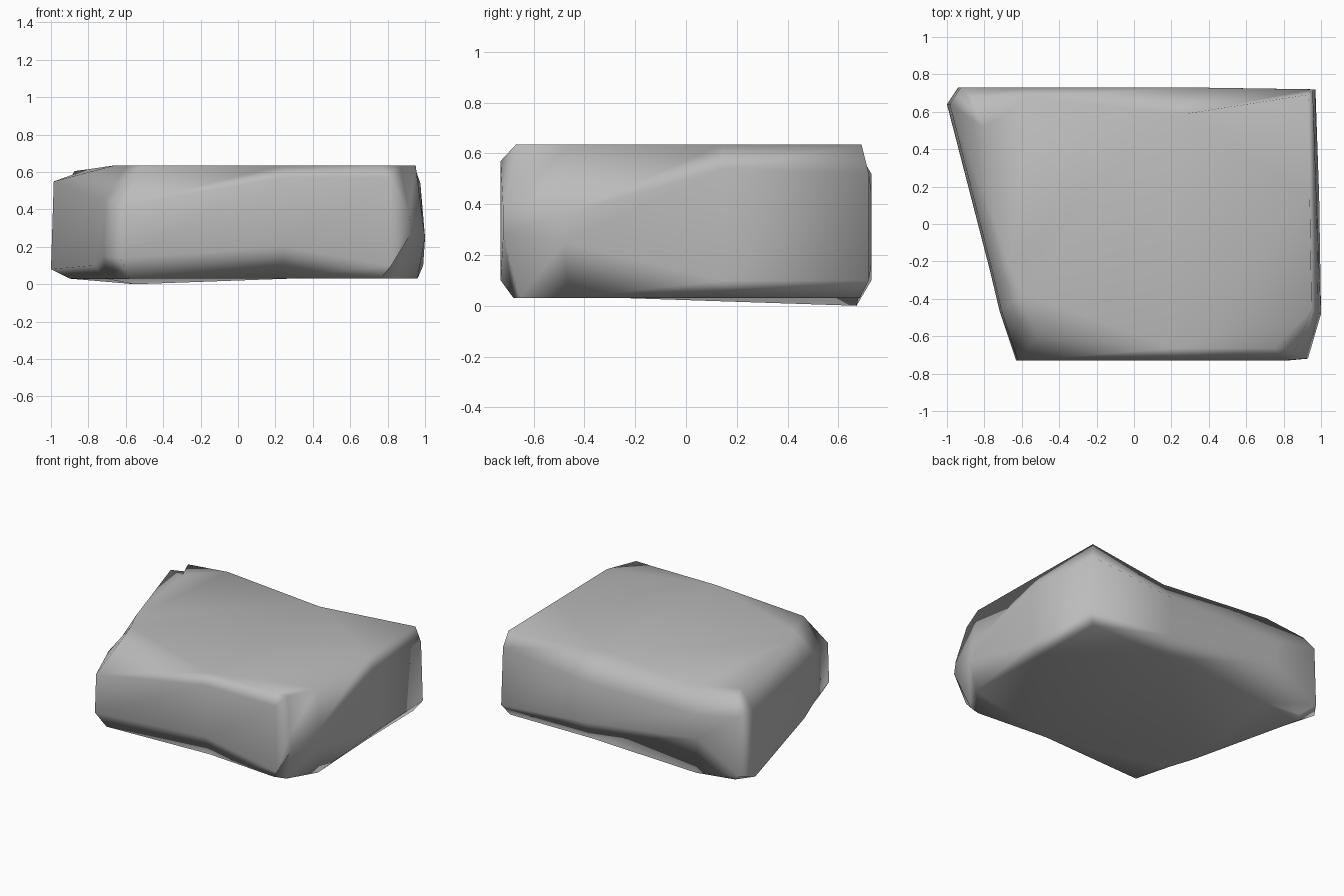
import bpy
import bmesh
from mathutils import Vector

cube = bpy.data.objects.get("Cube")
if cube:
    bpy.data.objects.remove(cube, do_unlink=True)

# Stone outline, counter-clockwise from the front left corner:
# x, y, lower bevel height, upper bevel height, top shrink, base shrink
OUTLINE = [
    (-.63, -.73, .14, .42, .82, .92),
    (.25, -.73, .20, .57, .91, .87),
    (.82, -.73, .10, .57, .91, .93),
    (.93, -.72, .28, .38, .93, .91),
    (1.0, -.48, .25, .36, .95, .96),
    (.99, .15, .10, .54, .95, .94),
    (.97, .72, .10, .52, .96, .95),
    (.30, .73, .16, .45, .80, .93),
    (-.60, .73, .28, .45, .93, .92),
    (-.94, .73, .10, .52, .93, .91),
    (-1.0, .64, .08, .55, .80, .90),
    (-.77, -.25, .10, .46, .86, .92),
    (-.72, -.46, .15, .46, .82, .90),
]
TOP_HEIGHT = .635
BASE_HEIGHT = .03


def make_material(name, color):
    mat = bpy.data.materials.new(name)
    mat.use_nodes = True
    mat.diffuse_color = color
    shader = next(n for n in mat.node_tree.nodes if n.type == 'BSDF_PRINCIPLED')
    shader.inputs["Base Color"].default_value = color
    shader.inputs["Roughness"].default_value = .8
    return mat


def add_ring(bm, points):
    return [bm.verts.new(p) for p in points]


def bridge(bm, lower, upper):
    count = len(lower)
    for i in range(count):
        j = (i + 1) % count
        bm.faces.new((lower[i], lower[j], upper[j], upper[i]))


# Rings of the slab, from the base to the top
base, low, high, top = [], [], [], []
for x, y, low_z, high_z, top_shrink, base_shrink in OUTLINE:
    base.append(Vector((x * base_shrink, y * base_shrink, BASE_HEIGHT)))
    low.append(Vector((x, y, low_z)))
    high.append(Vector((x * .985, y, high_z)))
    top.append(Vector((x * top_shrink, y * top_shrink, TOP_HEIGHT)))

# Small foot under the back edge, and a drooping back left top corner
base[8].z = 0
top[10].z -= .02
top[9].z -= .03

bm = bmesh.new()
rings = [add_ring(bm, points) for points in (base, low, high, top)]
for lower, upper in zip(rings, rings[1:]):
    bridge(bm, lower, upper)
caps = [bm.faces.new(rings[-1]), bm.faces.new(list(reversed(rings[0])))]
bmesh.ops.triangulate(bm, faces=caps)
bmesh.ops.recalc_face_normals(bm, faces=bm.faces[:])
for face in bm.faces:
    face.smooth = True

mesh = bpy.data.meshes.new("stone_slab")
bm.to_mesh(mesh)
bm.free()
mesh.materials.append(make_material("stone grey", (.5, .5, .5, 1)))
stone = bpy.data.objects.new("stone_slab", mesh)
bpy.context.collection.objects.link(stone)

# Keep the broad faces flat and the worn edges soft
soft = stone.modifiers.new("soft_edges", 'WEIGHTED_NORMAL')
soft.mode = 'FACE_AREA'
soft.weight = 50
